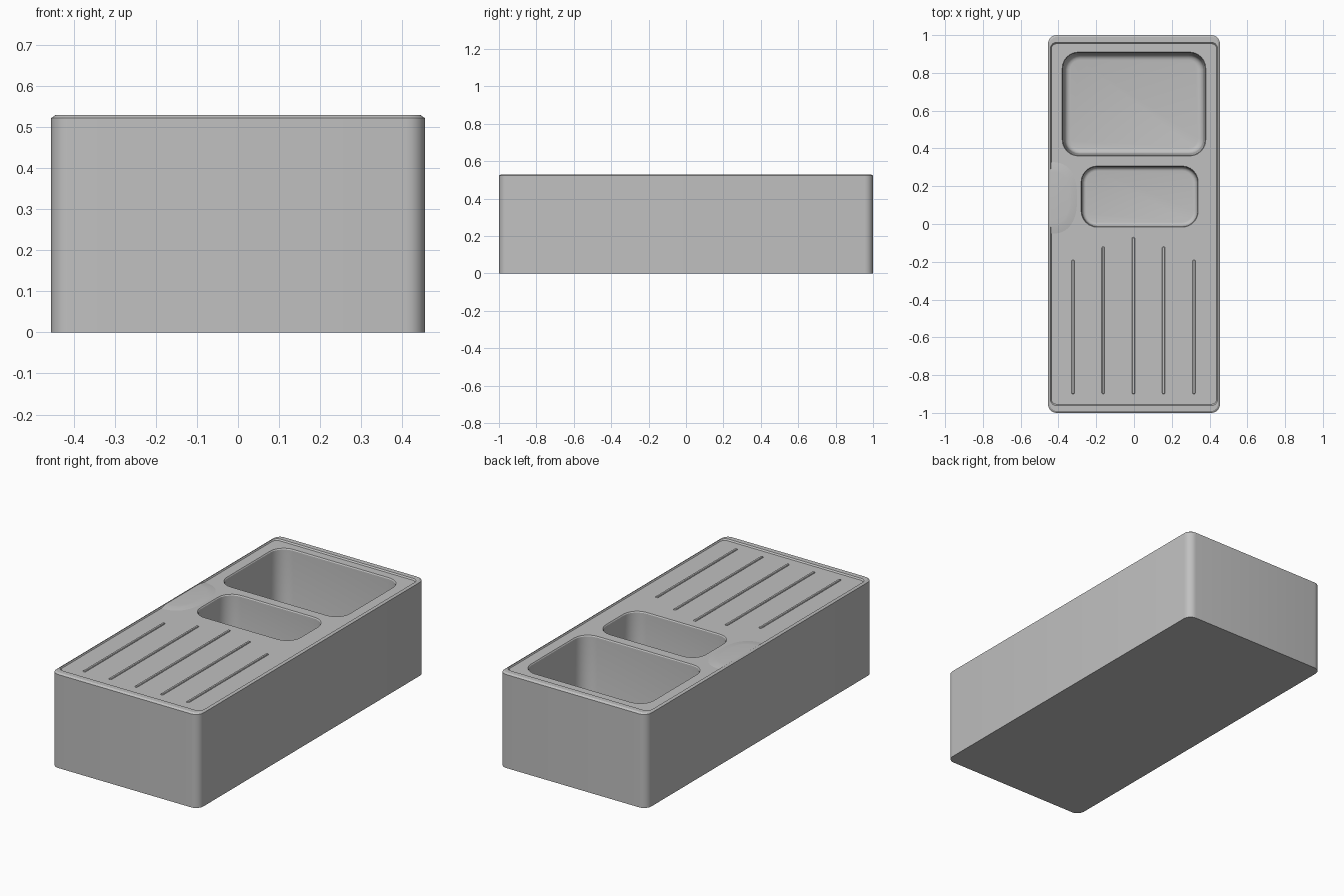
import bpy, bmesh, math

if "Cube" in bpy.data.objects:
    bpy.data.objects.remove(bpy.data.objects["Cube"])

steel = bpy.data.materials.new("brushed_steel_grey")
steel.diffuse_color = (0.53, 0.53, 0.53, 1)
steel.use_nodes = True
steel.node_tree.nodes["Principled BSDF"].inputs["Base Color"].default_value = steel.diffuse_color
DECK = 0.522


def ring(bm, cx, cy, hx, hy, r, z, seg=6):
    """Rounded rectangle loop of vertices."""
    out = []
    for q, (sx, sy) in enumerate([(1, 1), (-1, 1), (-1, -1), (1, -1)]):
        for i in range(seg + 1):
            a = math.pi / 2 * (q + i / seg)
            out.append(bm.verts.new((cx + sx * (hx - r) + r * math.cos(a),
                                     cy + sy * (hy - r) + r * math.sin(a), z)))
    return out


def loft(bm, rings):
    """Skin consecutive loops with quads."""
    for a, b in zip(rings, rings[1:]):
        n = len(a)
        for i in range(n):
            j = (i + 1) % n
            bm.faces.new((a[i], a[j], b[j], b[i]))


def finish(bm, name):
    bmesh.ops.recalc_face_normals(bm, faces=bm.faces[:])
    me = bpy.data.meshes.new(name)
    bm.to_mesh(me)
    bm.free()
    me.materials.append(steel)
    ob = bpy.data.objects.new(name, me)
    bpy.context.collection.objects.link(ob)
    bpy.ops.object.select_all(action='DESELECT')
    ob.select_set(True)
    bpy.context.view_layer.objects.active = ob
    bpy.ops.object.shade_smooth_by_angle(angle=math.radians(30))
    return ob


# Sink body: outer walls, raised rim, deck with two bowls sunk into it
bm = bmesh.new()
shell = [ring(bm, 0, 0, 0.455, 1.0, 0.045, 0),
         ring(bm, 0, 0, 0.455, 1.0, 0.045, 0.522),
         ring(bm, 0, 0, 0.445, 0.99, 0.036, 0.529),
         ring(bm, 0, 0, 0.442, 0.962, 0.032, 0.529),
         ring(bm, 0, 0, 0.438, 0.955, 0.030, DECK)]
loft(bm, shell)
bm.faces.new(shell[0])


def bowl(cx, cy, hx, hy, r, depth, taper, fillet):
    rings = [ring(bm, cx, cy, hx, hy, r, DECK),
             ring(bm, cx, cy, hx - 0.004, hy - 0.004, r - 0.004, DECK - 0.006)]
    wx, wy = hx - taper, hy - taper
    for i in range(5):                      # rounded floor edge
        a = math.pi / 2 * i / 4
        d = fillet * (1 - math.cos(a))
        rings.append(ring(bm, cx, cy, wx - d, wy - d, r - 0.005 - d,
                          DECK - depth + fillet * (1 - math.sin(a))))
    loft(bm, rings)
    bm.faces.new(rings[-1])
    return rings[0]


big = bowl(0, 0.635, 0.38, 0.275, 0.085, 0.38, 0.012, 0.03)
small = bowl(0.03, 0.145, 0.31, 0.162, 0.085, 0.28, 0.006, 0.02)
edges = []
for loop in (shell[-1], big, small):
    edges += [bm.edges.get((loop[i - 1], loop[i])) for i in range(len(loop))]
bmesh.ops.triangle_fill(bm, use_beauty=True, use_dissolve=False,
                        edges=edges, normal=(0, 0, 1))
finish(bm, "sink_body")

# Drainer ridges, the middle one longest
for i, end in enumerate([-0.19, -0.12, -0.07, -0.12, -0.19]):
    x = 0.16 * (i - 2) - 0.003
    cy, hy = (end - 0.9) / 2, (end + 0.9) / 2
    bm = bmesh.new()
    rings = [ring(bm, x, cy, 0.008, hy, 0.007, DECK - 0.003, 3),
             ring(bm, x, cy, 0.008, hy, 0.007, DECK + 0.002, 3),
             ring(bm, x, cy, 0.005, hy - 0.003, 0.004, DECK + 0.005, 3)]
    loft(bm, rings)
    bm.faces.new(rings[0])
    bm.faces.new(rings[-1])
    finish(bm, "drainer_ridge_%d" % (i + 1))

# Raised tap ledge: softly sloped half-oval against the left rim
bm = bmesh.new()
rings = []
for scale, z in [(1.0, DECK - 0.003), (1.0, DECK), (0.93, DECK + 0.002),
                 (0.8, DECK + 0.005), (0.72, DECK + 0.006)]:
    loop = []
    for i in range(25):
        a = -math.pi / 2 + math.pi * i / 24
        c, s = max(math.cos(a), 0), math.sin(a)
        loop.append(bm.verts.new((-0.441 + 0.14 * scale * c ** 0.8,
                                  0.138 + 0.19 * scale * math.copysign(abs(s) ** 0.8, s), z)))
    rings.append(loop)
loft(bm, rings)
bm.faces.new(rings[0])
bm.faces.new(rings[-1])
finish(bm, "tap_ledge")
